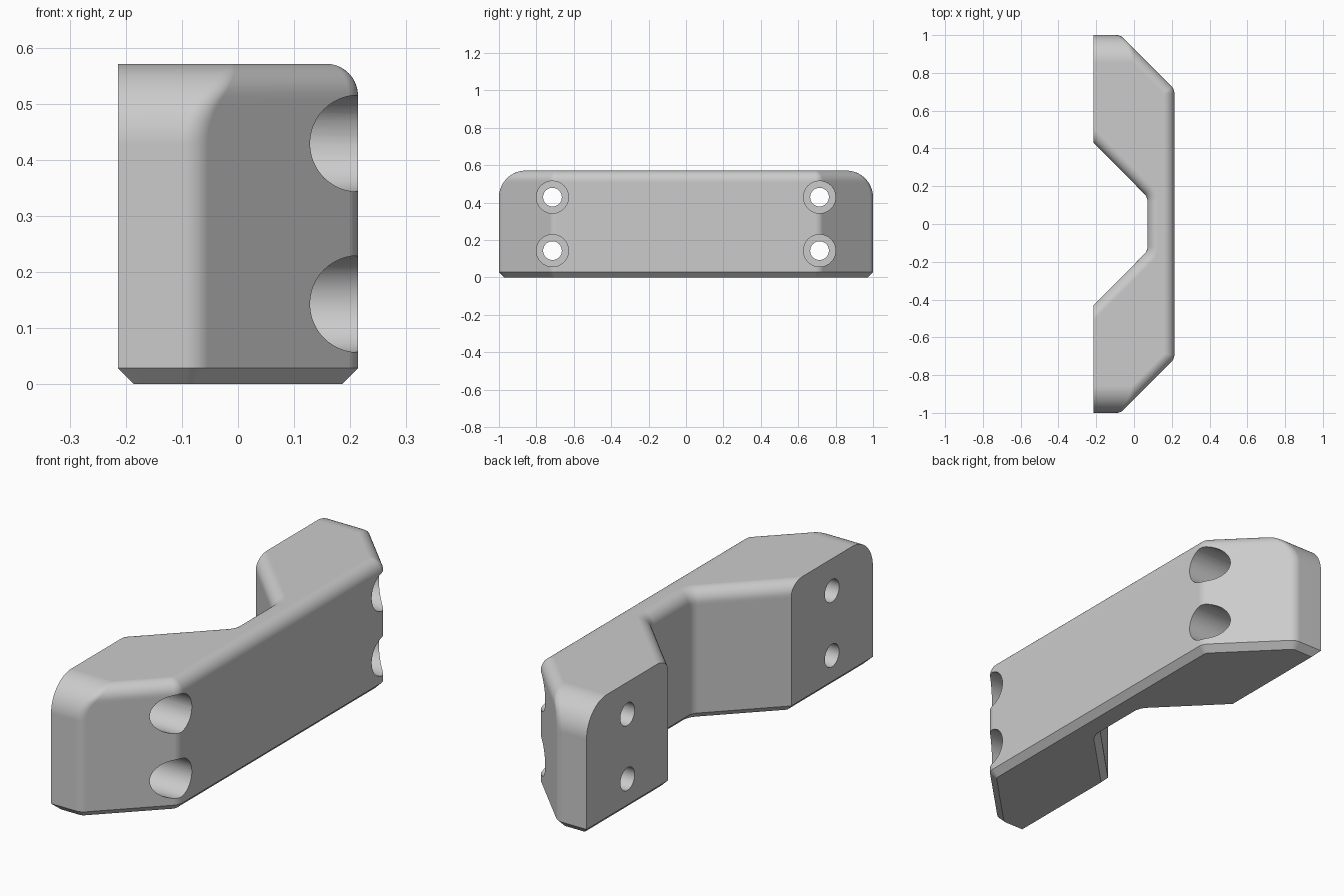
import bpy, bmesh, math
from mathutils import Vector

cube = bpy.data.objects.get("Cube")
if cube:
    bpy.data.objects.remove(cube, do_unlink=True)

HEIGHT, CHAMFER, FILLET, END_FILLET = 0.571, 0.0286, 0.057, 0.143

# Plan outline, counter-clockwise, and the kind of face that starts at each corner
HALF = [(-0.214, -1), (-0.071, -1), (0.214, -0.714)]
INNER = [(-0.214, 0.43), (0.071, 0.143)]
PLAN = [Vector(p) for p in HALF + [(x, -y) for x, y in reversed(HALF)]
        + INNER + [(x, -y) for x, y in reversed(INNER)]]
KINDS = ["end", "side", "side", "side", "end", "back", "side", "side", "side", "back"]
TOP_RADIUS = {"end": END_FILLET, "side": FILLET, "back": 0}


def arc_inset(radius, z):
    h = z - (HEIGHT - radius)
    if radius == 0 or h <= 0:
        return 0
    return radius - math.sqrt(max(radius ** 2 - h ** 2, 0))


def outline(insets, steps=6):
    """Inset every side of the plan by its own amount and round the corners."""
    n, points = len(PLAN), []
    dirs = [(PLAN[(i + 1) % n] - PLAN[i]).normalized() for i in range(n)]
    for i in range(n):
        a, b = dirs[i - 1], dirs[i]
        pa = PLAN[i] + Vector((-a.y, a.x)) * insets[i - 1]
        pb = PLAN[i] + Vector((-b.y, b.x)) * insets[i]
        cross = a.x * b.y - a.y * b.x
        gap = pb - pa
        corner = pa + a * ((gap.x * b.y - gap.y * b.x) / cross)
        if "back" in (KINDS[i - 1], KINDS[i]):
            points.append(corner)
            continue
        turn = math.copysign(1, cross)
        radius = max(FILLET - turn * min(insets[i - 1], insets[i]), 0.003)
        angle = a.angle(b)
        start = corner - a * radius * math.tan(angle / 2)
        normal = Vector((-a.y, a.x)) * turn
        for k in range(steps + 1):
            t = angle * k / steps
            points.append(start + a * radius * math.sin(t)
                          + normal * radius * (1 - math.cos(t)))
    return points


# Handle body: stacked outlines with a chamfered foot and filleted top
levels = [(0, [CHAMFER] * len(PLAN)), (CHAMFER, [0] * len(PLAN))]
STEPS = 16
for k in range(STEPS + 1):
    z = HEIGHT - END_FILLET + END_FILLET * math.sin(math.pi / 2 * k / STEPS)
    levels.append((z, [arc_inset(TOP_RADIUS[kind], z) for kind in KINDS]))

bm = bmesh.new()
rings = [[bm.verts.new((p.x, p.y, z)) for p in outline(ins)] for z, ins in levels]
for low, high in zip(rings, rings[1:]):
    for i in range(len(low)):
        j = (i + 1) % len(low)
        bm.faces.new((low[i], low[j], high[j], high[i]))
bm.faces.new(rings[0][::-1])
bm.faces.new(rings[-1])
bmesh.ops.recalc_face_normals(bm, faces=bm.faces)
mesh = bpy.data.meshes.new("handle_body")
bm.to_mesh(mesh)
bm.free()
body = bpy.data.objects.new("handle_body", mesh)
bpy.context.collection.objects.link(body)

grey = bpy.data.materials.new("plain_grey")
grey.use_nodes = True
grey.diffuse_color = (0.6, 0.6, 0.6, 1)
grey.node_tree.nodes["Principled BSDF"].inputs["Base Color"].default_value = (0.6, 0.6, 0.6, 1)
mesh.materials.append(grey)


def drill(y, z, radius, x0, x1):
    """Cut a round hole along x between x0 and x1."""
    bpy.ops.mesh.primitive_cylinder_add(
        vertices=48, radius=radius, depth=x1 - x0,
        location=((x0 + x1) / 2, y, z), rotation=(0, math.pi / 2, 0))
    cutter = bpy.context.object
    cutter.name = "hole_cutter"
    cutter.hide_render = True
    cutter.data.materials.append(grey)
    bpy.context.view_layer.objects.active = body
    mod = body.modifiers.new("hole", "BOOLEAN")
    mod.operation, mod.solver, mod.object = "DIFFERENCE", "EXACT", cutter
    bpy.ops.object.modifier_apply(modifier=mod.name)
    bpy.data.objects.remove(cutter, do_unlink=True)


# Screw holes with deep counterbores
for y in (-0.714, 0.714):
    for z in (0.143, 0.429):
        drill(y, z, 0.086, -0.071, 0.4)
        drill(y, z, 0.05, -0.4, 0.1)

# Smooth fillets while keeping flat faces flat
bpy.ops.object.select_all(action="DESELECT")
body.select_set(True)
bpy.context.view_layer.objects.active = body
bpy.ops.object.shade_smooth_by_angle(angle=math.radians(30))
weighted = body.modifiers.new("weighted_normals", "WEIGHTED_NORMAL")
weighted.keep_sharp = True
